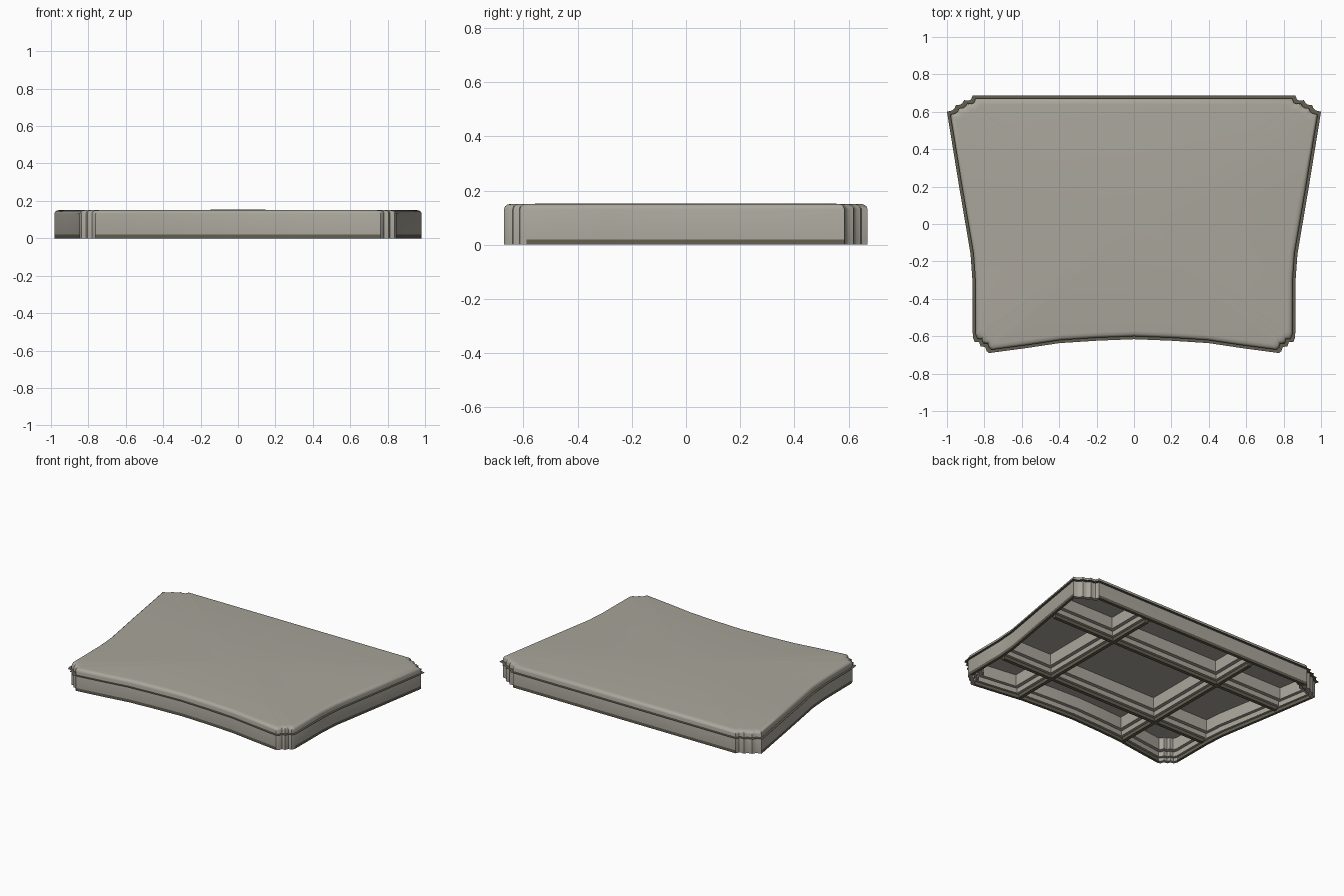
import bpy, bmesh, math

old = bpy.data.objects.get("Cube")
if old:
    bpy.data.objects.remove(old, do_unlink=True)


def material(name, rgb):
    m = bpy.data.materials.new(name)
    m.use_nodes = True
    m.diffuse_color = (*rgb, 1)
    bsdf = m.node_tree.nodes["Principled BSDF"]
    bsdf.inputs["Base Color"].default_value = (*rgb, 1)
    bsdf.inputs["Roughness"].default_value = 0.9
    return m


grey = material("warm grey fabric", (0.4, 0.38, 0.33))
dark = material("dark olive trim", (0.125, 0.113, 0.08))

# Half outline from back centre to front centre, with fluted corners
half = [(0, .688), (.862, .688), (.872, .665), (.885, .66), (.908, .662),
        (.918, .645), (.93, .638), (.952, .635), (.96, .618), (.972, .607),
        (1, .6), (.935, .2), (.874, -.16), (.864, -.3), (.862, -.605),
        (.852, -.63), (.828, -.632), (.82, -.655), (.796, -.657),
        (.788, -.68), (.775, -.69),
        (.58, -.664), (.4, -.637), (.2, -.624), (0, -.616)]
outline = half + [(-x, y) for x, y in half[-2:0:-1]]


def add_ring(bm, inset, z):
    return [bm.verts.new((x * (1 - inset), y * (1 - inset / .688), z))
            for x, y in outline]


def bridge(bm, a, b):
    n = len(a)
    return [bm.faces.new((a[i], a[(i + 1) % n], b[(i + 1) % n], b[i]))
            for i in range(n)]


def fan(bm, ring, z):
    c = bm.verts.new((0, 0, z))
    for i, v in enumerate(ring):
        bm.faces.new((v, ring[(i + 1) % len(ring)], c))


def finish(bm, name, mats, recalc=True):
    if recalc:
        bmesh.ops.recalc_face_normals(bm, faces=bm.faces[:])
    me = bpy.data.meshes.new(name)
    bm.to_mesh(me)
    bm.free()
    for m in mats:
        me.materials.append(m)
    ob = bpy.data.objects.new(name, me)
    bpy.context.collection.objects.link(ob)
    bpy.ops.object.select_all(action='DESELECT')
    ob.select_set(True)
    bpy.context.view_layer.objects.active = ob
    bpy.ops.object.shade_smooth_by_angle(angle=math.radians(35))
    return ob


# Padded body: ceiling of the hollow, stepped inner wall, rim, outer wall, top
bm = bmesh.new()
profile = [(.08, .135), (.08, .055), (.055, .055), (.055, .022),
           (.038, .022), (.038, 0), (.018, 0),
           (.018, .02), (.018, .132), (.022, .142), (.032, .149), (.05, .151)]
rings = [add_ring(bm, d, z) for d, z in profile]
for a, b in zip(rings, rings[1:]):
    bridge(bm, a, b)
fan(bm, rings[0], .135)
fan(bm, rings[-1], .153)
# Dark band along the bottom of the long sides, leaving the corners grey
for f in bm.faces:
    c = f.calc_center_median()
    long_edge = max(e.calc_length() for e in f.edges) > .08
    if c.z < .021 and (long_edge or abs(f.normal.z) > .5):
        f.material_index = 1
finish(bm, "padded_body", [grey, dark])

# Thin flat seam around the body
bm = bmesh.new()
bridge(bm, add_ring(bm, .025, .11), add_ring(bm, 0, .11))
bm.normal_update()
finish(bm, "seam_flange", [dark], recalc=False)


def bar(name, centre, size, mat):
    bm = bmesh.new()
    bmesh.ops.create_cube(bm, size=1)
    for v in bm.verts:
        v.co = [c + s * k for c, s, k in zip(centre, size, v.co)]
    return finish(bm, name, [mat])


# Underside ribs: a thin dark foot, a grey web and a wider shoulder
layers = [("foot", 0, .023, .024, dark),
          ("web", .022, .056, .06, grey),
          ("shoulder", .055, .136, .11, grey)]
for part, z0, z1, width, mat in layers:
    z, h = (z0 + z1) / 2, z1 - z0
    for side, word in ((1, "left"), (-1, "right")):
        bar(f"{word}_rib_{part}", (side * .42, .01, z), (width, 1.22, h), mat)
    for y, length, word in ((.3, 1.8, "back"), (-.3, 1.62, "front")):
        bar(f"{word}_rib_{part}", (0, y, z), (length, width, h), mat)
